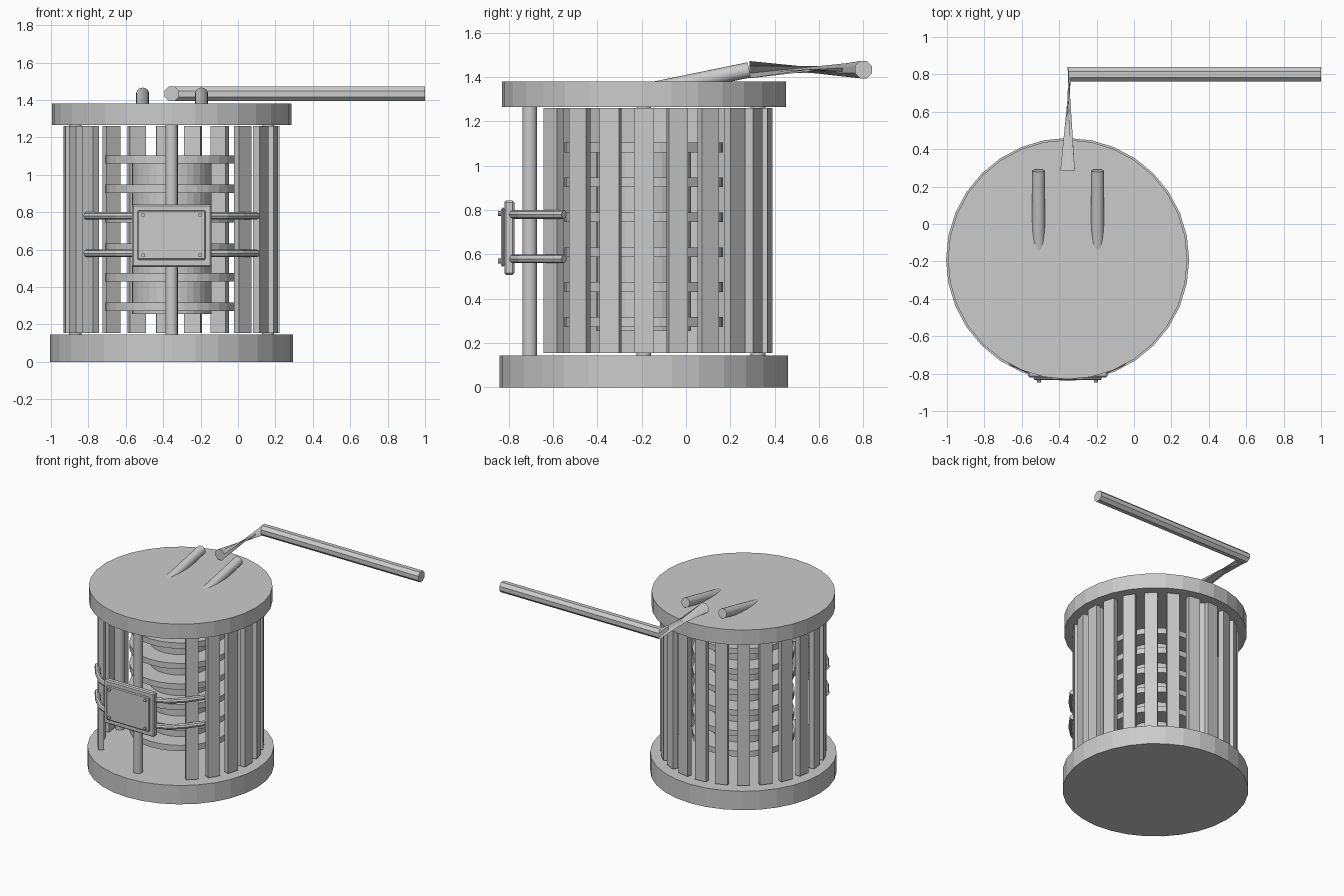
import bpy, bmesh, math
from mathutils import Vector, Matrix

if "Cube" in bpy.data.objects:
    bpy.data.objects.remove(bpy.data.objects["Cube"])

CX, CY = -0.355, -0.19   # axis of the drum

grey = bpy.data.materials.new("plain grey")
grey.diffuse_color = (0.6, 0.6, 0.6, 1)
grey.use_nodes = True
grey.node_tree.nodes["Principled BSDF"].inputs["Base Color"].default_value = grey.diffuse_color


def finish(name, bm, smooth=False):
    bmesh.ops.recalc_face_normals(bm, faces=bm.faces)
    mesh = bpy.data.meshes.new(name)
    bm.to_mesh(mesh)
    bm.free()
    mesh.materials.append(grey)
    obj = bpy.data.objects.new(name, mesh)
    bpy.context.collection.objects.link(obj)
    if smooth:
        bpy.context.view_layer.objects.active = obj
        obj.select_set(True)
        bpy.ops.object.shade_smooth_by_angle(angle=math.radians(35))
        obj.select_set(False)
    return obj


def rod(name, a, b, r, sides, smooth=False):
    """Cylinder from point a to point b."""
    a, b = Vector(a), Vector(b)
    bm = bmesh.new()
    d = b - a
    m = Matrix.Translation((a + b) / 2) @ d.to_track_quat('Z', 'Y').to_matrix().to_4x4()
    bmesh.ops.create_cone(bm, cap_ends=True, segments=sides, radius1=r, radius2=r,
                          depth=d.length, matrix=m)
    return finish(name, bm, smooth)


def disc(name, r, z0, z1, sides=32):
    return rod(name, (CX, CY, z0), (CX, CY, z1), r, sides)


def box(name, centre, size, angle=0.0, bevel=0.0):
    bm = bmesh.new()
    m = (Matrix.Translation(centre) @ Matrix.Rotation(angle, 4, 'Z')
         @ Matrix.Diagonal((*size, 1)))
    bmesh.ops.create_cube(bm, size=1, matrix=m)
    if bevel:
        bmesh.ops.bevel(bm, geom=bm.edges[:], offset=bevel, segments=1, affect='EDGES')
    return finish(name, bm)


def loft(name, rings):
    """Skin a closed tube over rings with equal point counts."""
    bm = bmesh.new()
    loops = [[bm.verts.new(p) for p in ring] for ring in rings]
    n = len(loops[0])
    for lo, hi in zip(loops, loops[1:]):
        for i in range(n):
            j = (i + 1) % n
            bm.faces.new((lo[i], lo[j], hi[j], hi[i]))
    bm.faces.new(loops[0])
    bm.faces.new(loops[-1])
    return finish(name, bm)


# Base and lid
disc("base", 0.65, 0.0, 0.145)
disc("lid", 0.64, 1.265, 1.38)

# Core with stacked rings
disc("core", 0.213, 0.255, 1.08)
for k in range(6):
    z = 0.273 + 0.1575 * k
    disc(f"core_ring_{k + 1}", 0.357, z, z + 0.044)

# Four round posts
for k in range(4):
    a = k * math.pi / 2
    x, y = CX + 0.515 * math.cos(a), CY + 0.515 * math.sin(a)
    rod(f"post_{k + 1}", (x, y, 0.14), (x, y, 1.27), 0.033, 16, True)

# Wall slats, open towards the front
for k in range(-3, 15):
    a = k * 2 * math.pi / 23
    box(f"slat_{k + 4}", (CX + 0.558 * math.cos(a), CY + 0.558 * math.sin(a), 0.7075),
        (0.04, 0.09, 1.105), a)

# Front panel with face plate and screws
box("panel", (CX, -0.797, 0.675), (0.425, 0.045, 0.335), 0, 0.008)
box("face_plate", (CX, -0.826, 0.678), (0.365, 0.016, 0.265), 0, 0.006)
for sx in (-1, 1):
    for z in (0.57, 0.785):
        x = CX + sx * 0.152
        rod("screw", (x, -0.83, z), (x, -0.848, z), 0.011, 8)

# Bent rails holding the panel
half = [(0.455, -0.55), (0.37, -0.665), (0.29, -0.742), (0.2, -0.782), (0.08, -0.79)]
path = [(CX - x, y) for x, y in half] + [(CX + x, y) for x, y in reversed(half)]
for z in (0.58, 0.78):
    rings = []
    for i, (x, y) in enumerate(path):
        p, q = path[max(i - 1, 0)], path[min(i + 1, len(path) - 1)]
        t = Vector((q[0] - p[0], q[1] - p[1], 0)).normalized()
        side = Vector((-t.y, t.x, 0))
        rings.append([Vector((x, y, z)) + 0.02 * (side * math.cos(a) + Vector((0, 0, math.sin(a))))
                      for a in (j * math.pi / 4 for j in range(8))])
    loft("panel_rail", rings)

# Two pegs rising out of the lid
for x in (-0.51, -0.195):
    rod("lid_peg", (x, -0.15, 1.343), (x, 0.285, 1.432), 0.035, 16, True)

# Crank: twisted arm running into the long handle
R, ZC = 0.042, 1.433
angles = [(j + 0.5) * math.pi / 4 for j in range(8)]
loft("crank", [
    [(CX + R * math.cos(a), 0.287, ZC + R * math.sin(a)) for a in angles],
    [(CX + 0.008 - 0.2 * R * math.cos(a), 0.8 + R * math.cos(a), ZC - R * math.sin(a)) for a in angles],
    [(1.0, 0.8 + R * math.cos(a), ZC - R * math.sin(a)) for a in angles],
])
